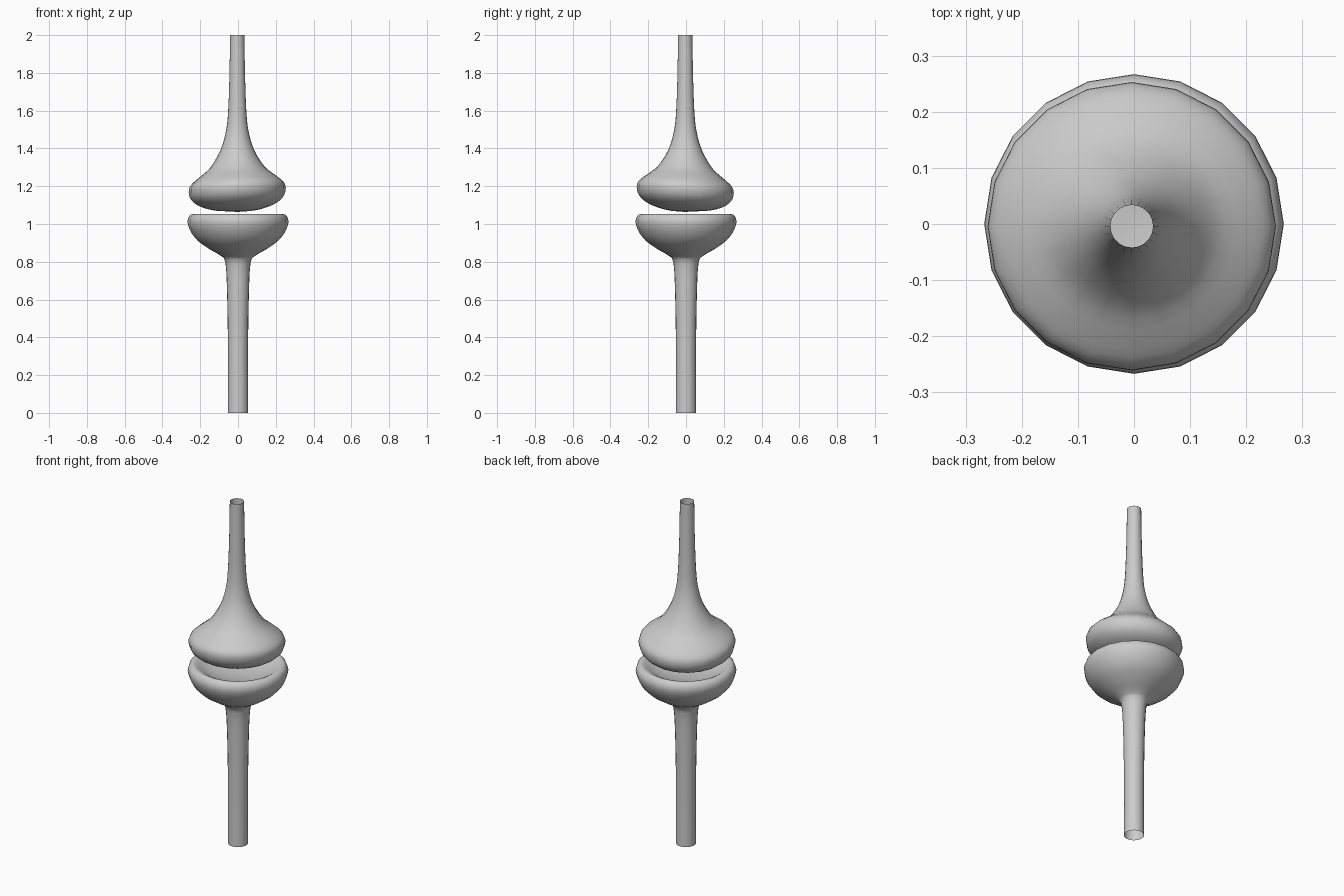
import bpy, bmesh, math

if "Cube" in bpy.data.objects:
    bpy.data.objects.remove(bpy.data.objects["Cube"])

SIDES = 20

grey = bpy.data.materials.new("light grey")
grey.diffuse_color = (0.6, 0.6, 0.6, 1)
grey.use_nodes = True
grey.node_tree.nodes["Principled BSDF"].inputs["Base Color"].default_value = grey.diffuse_color


def smooth_profile(pts, steps=3):
    """Catmull-Rom through (radius, height) points."""
    out = []
    for i in range(len(pts) - 1):
        a, b = pts[max(i - 1, 0)], pts[i]
        c, d = pts[i + 1], pts[min(i + 2, len(pts) - 1)]
        for k in range(steps):
            t = k / steps
            out.append([0.5 * (2 * b[j] + (c[j] - a[j]) * t
                        + (2 * a[j] - 5 * b[j] + 4 * c[j] - d[j]) * t * t
                        + (3 * b[j] - a[j] - 3 * c[j] + d[j]) * t ** 3) for j in (0, 1)])
    return out + [list(pts[-1])]


def lathe(name, profile, centre, tilt=(0, 0)):
    """Revolve a profile that starts at an open tube end and closes on the axis."""
    bm = bmesh.new()
    rings = []
    for r, z in smooth_profile(profile)[:-1]:
        ring = []
        for i in range(SIDES):
            a = 2 * math.pi * i / SIDES
            x, y = r * math.cos(a), r * math.sin(a)
            k = max(0, r - 0.06)    # only the swollen part leans
            ring.append(bm.verts.new((x + centre[0], y + centre[1],
                        z + k * (tilt[0] * math.cos(a) + tilt[1] * math.sin(a)))))
        rings.append(ring)
    for lo, hi in zip(rings, rings[1:]):
        for i in range(SIDES):
            j = (i + 1) % SIDES
            bm.faces.new((lo[i], lo[j], hi[j], hi[i]))
    pole = bm.verts.new((centre[0], centre[1], profile[-1][1]))
    for i in range(SIDES):
        bm.faces.new((rings[-1][i], rings[-1][(i + 1) % SIDES], pole))
    if profile[0][1] > profile[-1][1]:
        bmesh.ops.reverse_faces(bm, faces=bm.faces[:])
    for f in bm.faces:
        f.smooth = True
    me = bpy.data.meshes.new(name)
    bm.to_mesh(me)
    bm.free()
    me.materials.append(grey)
    ob = bpy.data.objects.new(name, me)
    bpy.context.collection.objects.link(ob)
    return ob


# Upper stem swelling into a rounded bulb
lathe("upper_bulb", [(0.038, 2.0), (0.041, 1.8), (0.048, 1.6), (0.060, 1.49),
                     (0.090, 1.39), (0.145, 1.30), (0.205, 1.25), (0.245, 1.215),
                     (0.257, 1.18), (0.243, 1.135), (0.195, 1.098),
                     (0.11, 1.073), (0, 1.064)],
      (-0.004, -0.004), (0.05, -0.08))

# Lower stem opening into a shallow cup with a rolled rim
lathe("lower_cup", [(0.054, 0.0), (0.053, 0.3), (0.057, 0.6), (0.066, 0.79),
                    (0.092, 0.832), (0.15, 0.866), (0.215, 0.913), (0.252, 0.963),
                    (0.267, 1.01), (0.257, 1.043), (0.235, 1.053),
                    (0.21, 1.042), (0.16, 1.015), (0.08, 0.995), (0, 0.99)],
      (0, 0))
